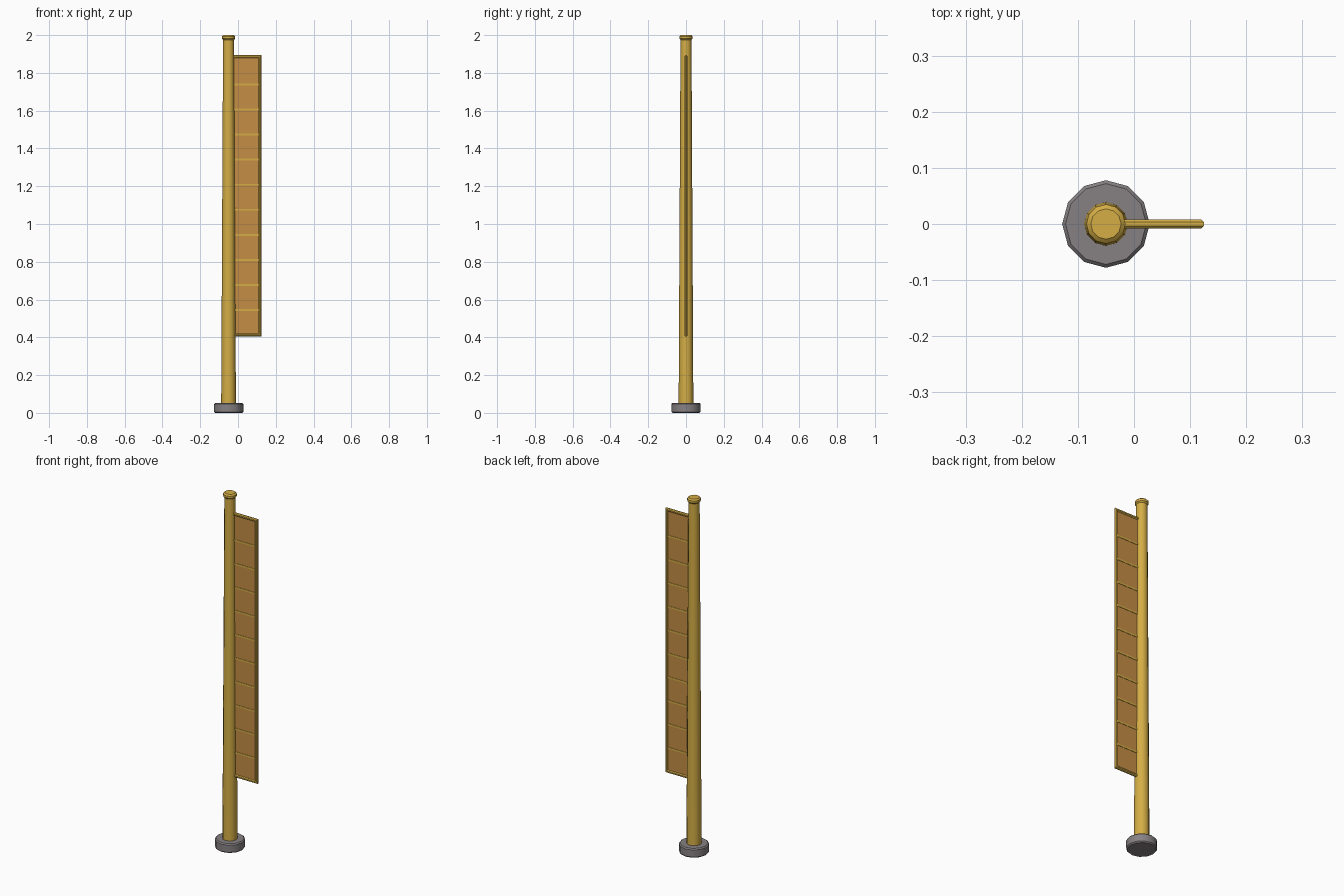
import bpy, bmesh, math

if "Cube" in bpy.data.objects:
    bpy.data.objects.remove(bpy.data.objects["Cube"])

PX = -0.05  # pole axis


def material(name, col):
    m = bpy.data.materials.new(name)
    m.diffuse_color = (*col, 1)
    m.use_nodes = True
    m.node_tree.nodes["Principled BSDF"].inputs["Base Color"].default_value = m.diffuse_color
    return m


gold = material("gold", (0.66, 0.42, 0.06))
orange = material("orange_cloth", (0.56, 0.27, 0.06))
grey = material("grey_stone", (0.24, 0.22, 0.23))


def finish(name, bm, mat, smooth=True):
    bmesh.ops.recalc_face_normals(bm, faces=bm.faces)
    me = bpy.data.meshes.new(name)
    bm.to_mesh(me)
    bm.free()
    ob = bpy.data.objects.new(name, me)
    bpy.context.collection.objects.link(ob)
    me.materials.append(mat)
    if smooth:
        bpy.ops.object.select_all(action='DESELECT')
        ob.select_set(True)
        bpy.context.view_layer.objects.active = ob
        bpy.ops.object.shade_smooth_by_angle(angle=math.radians(35))
    return ob


def loft(name, rings, mat, closed=False):
    """Skin a list of equal-length rings of points, capping the ends."""
    bm = bmesh.new()
    vs = [[bm.verts.new(p) for p in r] for r in rings]
    n = len(vs[0])
    for a, b in zip(vs, vs[1:]):
        for i in range(n):
            j = (i + 1) % n
            bm.faces.new((a[i], a[j], b[j], b[i]))
    bm.faces.new(vs[0])
    bm.faces.new(vs[-1])
    return finish(name, bm, mat)


def lathe(name, profile, mat, n=12):
    return loft(name, [[(PX + r * math.cos(2 * math.pi * i / n),
                         r * math.sin(2 * math.pi * i / n), z)
                        for i in range(n)] for r, z in profile], mat)


def box(name, x0, x1, y, z0, z1, mat):
    bm = bmesh.new()
    bmesh.ops.create_cube(bm, size=1)
    for v in bm.verts:
        v.co = (x0 if v.co.x < 0 else x1, y if v.co.y > 0 else -y,
                z0 if v.co.z < 0 else z1)
    return finish(name, bm, mat, False)


# Base disc, tapered pole and cap
lathe("base", [(0.072, 0), (0.078, 0.006), (0.078, 0.046), (0.072, 0.052)], grey)
lathe("pole", [(0.039, 0.04), (0.029, 1.985)], gold)
lathe("pole_cap", [(0.029, 1.974), (0.035, 1.981), (0.035, 1.993), (0.027, 2.0)], gold)

# Banner frame: octagonal rod mitred around the three free sides
R, X, Z0, Z1 = 0.008, 0.117, 0.412, 1.886
prof = [(R * math.cos(a) / math.cos(math.pi / 8), R * math.sin(a) / math.cos(math.pi / 8))
        for a in [math.pi / 8 + k * math.pi / 4 for k in range(8)]]
loft("banner_frame", [[(PX, v, Z1 + u) for u, v in prof],
                      [(X + u, v, Z1 + u) for u, v in prof],
                      [(X + u, v, Z0 - u) for u, v in prof],
                      [(PX, v, Z0 - u) for u, v in prof]], gold)

# Banner panel and its ten cross battens
box("banner_panel", PX, X, 0.003, Z0, Z1, orange)
for k in range(10):
    z = 0.544 + k * 0.1328
    box("batten_%d" % (k + 1), PX, X, 0.005, z - 0.005, z + 0.005, gold)
